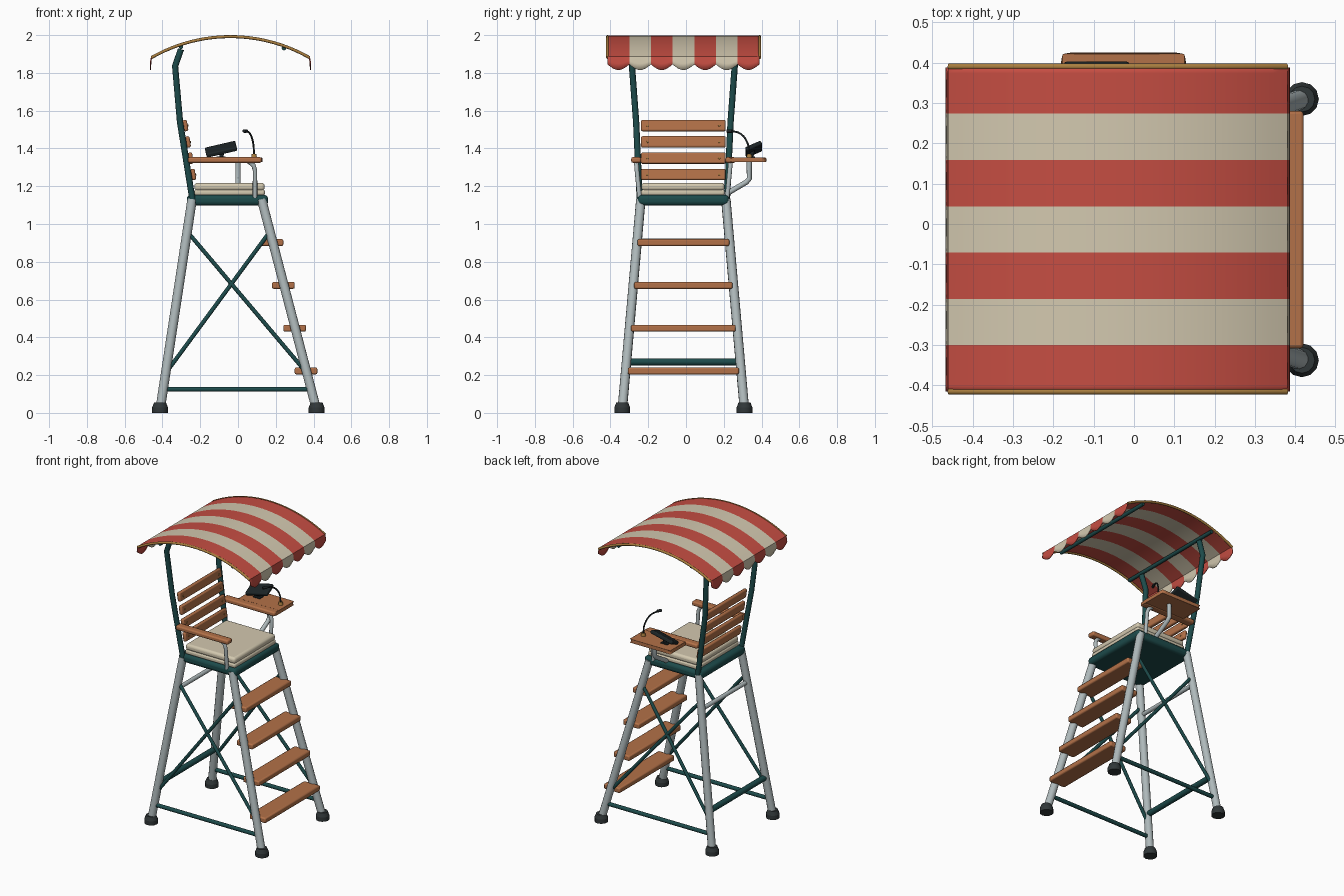
import bpy, bmesh, math
from mathutils import Vector

if "Cube" in bpy.data.objects:
    bpy.data.objects.remove(bpy.data.objects["Cube"])


def material(name, r, g, b):
    m = bpy.data.materials.new(name)
    m.use_nodes = True
    m.diffuse_color = (r, g, b, 1)
    m.node_tree.nodes["Principled BSDF"].inputs["Base Color"].default_value = (r, g, b, 1)
    return m


silver = material("silver metal", 0.43, 0.49, 0.50)
green = material("dark green metal", 0.012, 0.07, 0.07)
wood = material("warm wood", 0.45, 0.165, 0.065)
red = material("red canvas", 0.56, 0.075, 0.055)
cream = material("cream canvas", 0.65, 0.58, 0.43)
rubber = material("dark rubber", 0.03, 0.038, 0.04)
black = material("black plastic", 0.012, 0.018, 0.02)
gold = material("golden trim", 0.40, 0.21, 0.05)

YC = -0.014          # middle of the chair across its width
SIDES = ((-1, "right"), (1, "left"))


def smooth(o):
    bpy.ops.object.select_all(action="DESELECT")
    o.select_set(True)
    bpy.context.view_layer.objects.active = o
    bpy.ops.object.shade_smooth_by_angle(angle=math.radians(40))


def box(name, center, size, mat, bevel=0.006, rot=(0, 0, 0), segments=2):
    bpy.ops.mesh.primitive_cube_add(size=1, location=center)
    o = bpy.context.object
    o.name = name
    o.scale = size
    bpy.ops.object.transform_apply(location=False, rotation=False, scale=True)
    o.rotation_euler = [math.radians(a) for a in rot]
    o.data.materials.append(mat)
    if bevel:
        b = o.modifiers.new("rounding", "BEVEL")
        b.width, b.segments = bevel, segments
        smooth(o)
    return o


def tube(name, pts, r, mat, curved=False):
    cu = bpy.data.curves.new(name, "CURVE")
    cu.dimensions = "3D"
    cu.bevel_depth, cu.bevel_resolution = r, 4
    cu.use_fill_caps = True
    if curved:
        s = cu.splines.new("BEZIER")
        s.bezier_points.add(len(pts) - 1)
        s.resolution_u = 8
        for p, co in zip(s.bezier_points, pts):
            p.co = co
            p.handle_left_type = p.handle_right_type = "AUTO"
    else:
        s = cu.splines.new("POLY")
        s.points.add(len(pts) - 1)
        for p, co in zip(s.points, pts):
            p.co = (*co, 1)
    o = bpy.data.objects.new(name, cu)
    bpy.context.collection.objects.link(o)
    bpy.ops.object.select_all(action="DESELECT")
    o.select_set(True)
    bpy.context.view_layer.objects.active = o
    bpy.ops.object.convert(target="MESH")
    o = bpy.context.object
    o.name = name
    o.data.materials.clear()
    o.data.materials.append(mat)
    smooth(o)
    return o


def cone(name, center, r1, r2, h, mat, sides=12, rot=(0, 0, 0)):
    bpy.ops.mesh.primitive_cone_add(vertices=sides, radius1=r1, radius2=r2, depth=h, location=center,
                                    rotation=[math.radians(a) for a in rot])
    o = bpy.context.object
    o.name = name
    o.data.materials.append(mat)
    smooth(o)
    return o


def leg_point(front, side, z):
    t = z / 1.13
    x = 0.42 + t * (0.125 - 0.42) if front else -0.415 + t * (0.415 - 0.243)
    return Vector((x, YC + side * (0.325 - 0.1 * t), z))


# Legs, feet, side braces
for s, label in SIDES:
    for front, end in ((True, "front"), (False, "back")):
        tube(f"{end}_{label}_leg", [leg_point(front, s, z) for z in (0.02, 1.13)], 0.025, silver)
        foot = leg_point(front, s, 0.015)
        cone(f"{end}_{label}_foot_base", (foot.x, foot.y, 0.014), 0.042, 0.042, 0.028, rubber)
        cone(f"{end}_{label}_foot", (foot.x, foot.y, 0.041), 0.042, 0.032, 0.026, rubber)
    for front, end in ((True, "rising"), (False, "falling")):
        tube(f"{label}_{end}_brace", [leg_point(front, s, 0.21), leg_point(not front, s, 0.96)], 0.011, green)
    tube(f"{label}_bottom_rail", [leg_point(f, s, 0.125) for f in (False, True)], 0.013, green)
tube("back_lower_rail", [leg_point(False, s, 0.27) for s in (-1, 1)], 0.019, green)
tube("back_upper_rail", [leg_point(False, s, 0.91) for s in (-1, 1)], 0.014, silver)

# Ladder steps
for i in range(4):
    box(f"step_{i + 1}", (0.36 - 0.06 * i, YC, 0.222 + 0.2265 * i),
        (0.12, 0.588 - 0.034 * i, 0.036), wood, 0.008)

# Seat
box("seat_frame", (-0.056, YC, 1.126), (0.43, 0.482, 0.056), green, 0.02, segments=3)
box("seat_cushion_base", (-0.045, YC - 0.002, 1.166), (0.376, 0.444, 0.034), cream, 0.012)
box("seat_cushion", (-0.045, YC - 0.002, 1.197), (0.372, 0.440, 0.042), cream, 0.016, segments=3)

# Back posts, which also carry the canopy
for s, label in SIDES:
    tube(f"{label}_back_post", [(x, YC + s * w, z) for x, w, z in (
        (-0.238, 0.23, 1.11), (-0.307, 0.25, 1.54), (-0.333, 0.272, 1.836), (-0.302, 0.274, 1.925))],
        0.017, green)

# Back slats with bolts
for i in range(4):
    z = 1.262 + 0.0863 * i
    x = -0.238 - 0.16 * (z - 1.13)
    box(f"back_slat_{i + 1}", (x + 0.022, YC, z), (0.024, 0.448, 0.06), wood, 0.008, (0, -9, 0))
    for s, label in SIDES:
        cone(f"slat_bolt_{i + 1}_{label}", (x + 0.035, YC + s * 0.19, z), 0.006, 0.005, 0.006,
             gold, 8, (0, 81, 0))

# Armrests and their supports
for s, label in SIDES:
    box(f"{label}_armrest", (-0.07, YC + s * 0.25, 1.339), (0.39, 0.052, 0.03), wood, 0.009)
    tube(f"{label}_armrest_support", [(0.09, YC + s * 0.232, 1.14), (0.09, YC + s * 0.246, 1.285),
                                      (0.082, YC + s * 0.248, 1.31), (0.055, YC + s * 0.25, 1.332)], 0.012, silver)

# Side tray with its bracket
tray = box("side_tray", (-0.026, 0.325, 1.339), (0.31, 0.2, 0.024), wood, 0)
tray.data.attributes.new("bevel_weight_edge", "FLOAT", "EDGE")
for e in tray.data.edges:
    a, b = (tray.data.vertices[v].co for v in e.vertices)
    upright = abs(a.z - b.z) > 0.01
    tray.data.attributes["bevel_weight_edge"].data[e.index].value = 1 if upright else 0.15
bv = tray.modifiers.new("rounding", "BEVEL")
bv.limit_method, bv.width, bv.segments = "WEIGHT", 0.03, 4
smooth(tray)
tube("tray_support", [(0, 0.2, 1.15), (0, 0.235, 1.172), (0, 0.32, 1.222), (0, 0.335, 1.24), (0, 0.335, 1.33)],
     0.014, silver)

# Tablet on a short stand
tube("tablet_stand", [(-0.09, 0.345, 1.35), (-0.08, 0.355, 1.395)], 0.011, black)
box("tablet_foot", (-0.09, 0.345, 1.354), (0.05, 0.04, 0.008), black, 0.002)
box("tablet", (-0.09, 0.358, 1.396), (0.166, 0.092, 0.024), black, 0.007, (24, -13, 0))

# Gooseneck microphone
cone("microphone_base", (0.085, 0.335, 1.36), 0.016, 0.012, 0.022, gold)
tube("microphone_neck", [(0.085, 0.335, 1.365), (0.08, 0.325, 1.43), (0.062, 0.285, 1.48), (0.035, 0.225, 1.492)],
     0.005, black, curved=True)
tube("microphone_tip", [(0.045, 0.244, 1.492), (0.032, 0.218, 1.492)], 0.009, black)

# Canopy: arched stripes with a scalloped valance at both ends
X0, HALF, TOP, SAG = -0.04, 0.418, 1.995, 0.111
Y0, Y1, STRIPES = -0.415, 0.388, 7
RAD = (HALF ** 2 + SAG ** 2) / (2 * SAG)


def arch(x, drop=0.0):
    return TOP - RAD + math.sqrt(RAD ** 2 - (x - X0) ** 2) - drop


COLS, ROWS = 8, 24
bm = bmesh.new()
grid = []
for j in range(STRIPES * COLS + 1):
    y = Y0 + (Y1 - Y0) * j / (STRIPES * COLS)
    scallop = 1.845 - 0.03 * math.sin(math.pi * (j % COLS) / COLS)
    edge = arch(X0 + HALF)
    line = [(X0 + HALF * (2 * i / ROWS - 1), y) for i in range(ROWS + 1)]
    pts = [(x, yy, arch(x)) for x, yy in line]
    hem = [(HALF + 0.006, scallop), (HALF + 0.004, (scallop + edge) / 2)]
    pts = [(X0 - d, y, z) for d, z in hem] + pts + [(X0 + d, y, z) for d, z in reversed(hem)]
    grid.append([bm.verts.new(p) for p in pts])
for j in range(STRIPES * COLS):
    for i in range(len(grid[0]) - 1):
        f = bm.faces.new((grid[j][i], grid[j][i + 1], grid[j + 1][i + 1], grid[j + 1][i]))
        f.material_index = (j // COLS) % 2
bmesh.ops.recalc_face_normals(bm, faces=bm.faces)
me = bpy.data.meshes.new("canopy")
bm.to_mesh(me)
bm.free()
canopy = bpy.data.objects.new("canopy", me)
bpy.context.collection.objects.link(canopy)
me.materials.append(red)
me.materials.append(cream)
so = canopy.modifiers.new("cloth", "SOLIDIFY")
so.thickness, so.offset = 0.006, 0
smooth(canopy)

# Canopy edge trim and cross bars
for y, label in ((Y0, "right"), (Y1 + 0.002, "left")):
    tube(f"{label}_canopy_trim", [(X0 + HALF * t / 12, y, arch(X0 + HALF * t / 12, 0.003)) for t in range(-12, 13)],
         0.008, gold)
for x, label in ((-0.302, "back"), (0.243, "front")):
    tube(f"{label}_canopy_bar", [(x, y, arch(x, 0.015)) for y in (Y0 + 0.01, Y1 - 0.01)], 0.012, green)
